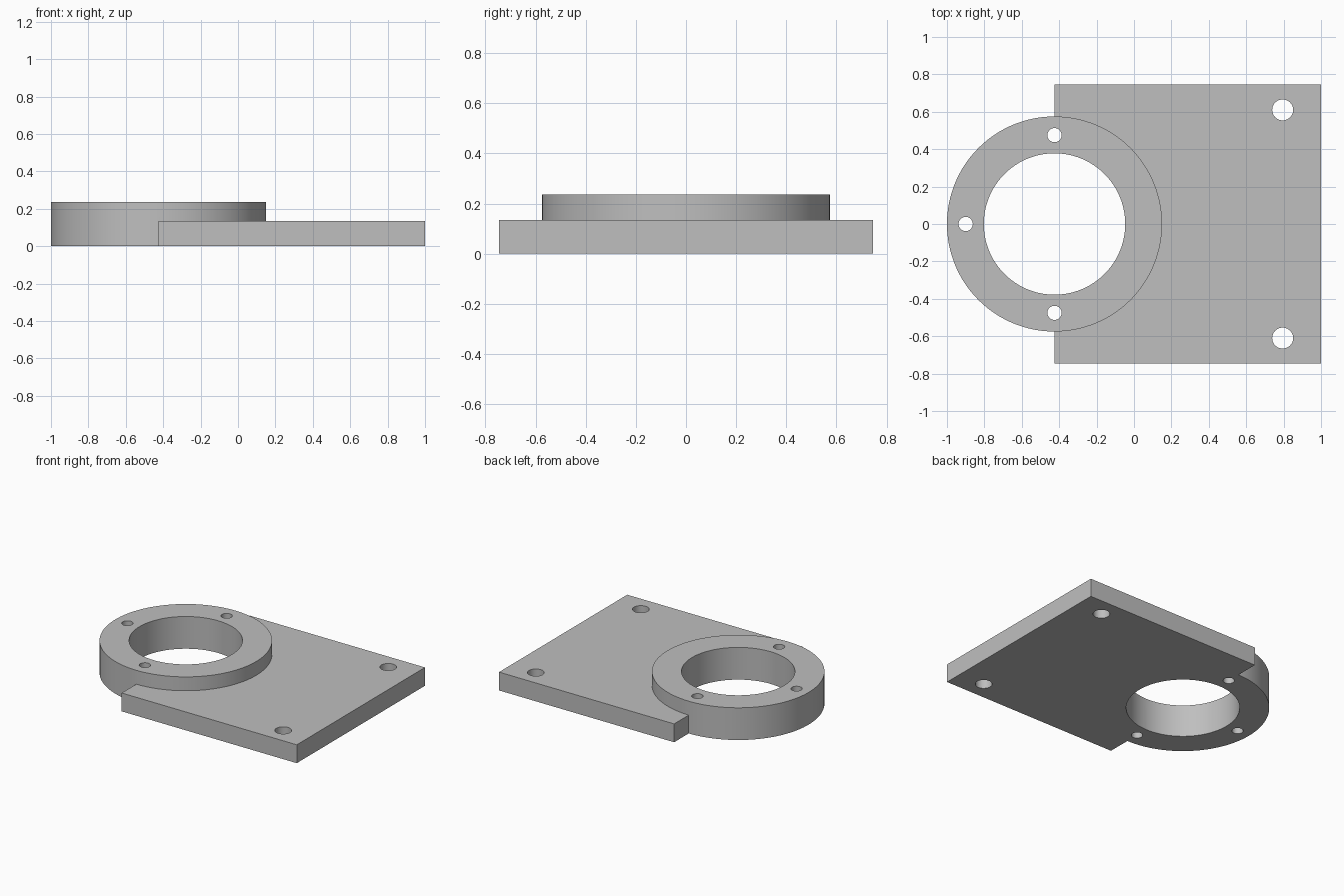
import bpy
import math

cube = bpy.data.objects.get("Cube")
if cube:
    bpy.data.objects.remove(cube, do_unlink=True)

RING_X, RING_R, BORE_R, RING_H = -0.425, 0.575, 0.378, 0.237
PLATE_W, PLATE_H = 1.49, 0.135
BOLT_CIRCLE = 0.475

grey = bpy.data.materials.new("plain grey")
grey.use_nodes = True
colour = (0.52, 0.52, 0.52, 1)
grey.diffuse_color = colour
grey.node_tree.nodes["Principled BSDF"].inputs["Base Color"].default_value = colour


def cylinder(name, x, y, radius, z0, z1, sides):
    bpy.ops.mesh.primitive_cylinder_add(
        vertices=sides, radius=radius, depth=z1 - z0, location=(x, y, (z0 + z1) / 2))
    obj = bpy.context.object
    obj.name = name
    return obj


def combine(target, tool, operation):
    """Apply a boolean to the target and remove the tool."""
    mod = target.modifiers.new(operation.title(), 'BOOLEAN')
    mod.operation = operation
    mod.solver = 'EXACT'
    mod.object = tool
    bpy.context.view_layer.objects.active = target
    bpy.ops.object.modifier_apply(modifier=mod.name)
    bpy.data.objects.remove(tool, do_unlink=True)


# Flat mounting plate
bpy.ops.mesh.primitive_cube_add(size=1, location=((1 + RING_X) / 2, 0, PLATE_H / 2))
body = bpy.context.object
body.name = "mounting_plate_with_ring"
body.scale = (1 - RING_X, PLATE_W, PLATE_H)
bpy.ops.object.transform_apply(location=True, rotation=False, scale=True)
body.data.materials.append(grey)

# Raised ring joined to the plate, then its bore
combine(body, cylinder("ring", RING_X, 0, RING_R, 0, RING_H, 128), 'UNION')
combine(body, cylinder("bore_cutter", RING_X, 0, BORE_R, -0.1, 0.4, 96), 'DIFFERENCE')

# Small ring holes and larger plate holes
holes = [(RING_X + BOLT_CIRCLE * math.cos(a), BOLT_CIRCLE * math.sin(a), 0.038)
         for a in (math.pi / 2, math.pi, -math.pi / 2)]
holes += [(0.795, side * 0.61, 0.056) for side in (-1, 1)]
for x, y, radius in holes:
    combine(body, cylinder("hole_cutter", x, y, radius, -0.1, 0.4, 40), 'DIFFERENCE')

# Smooth round walls with crisp edges
for face in body.data.polygons:
    face.material_index = 0
body.select_set(True)
bpy.context.view_layer.objects.active = body
bpy.ops.object.shade_smooth_by_angle(angle=math.radians(30))
